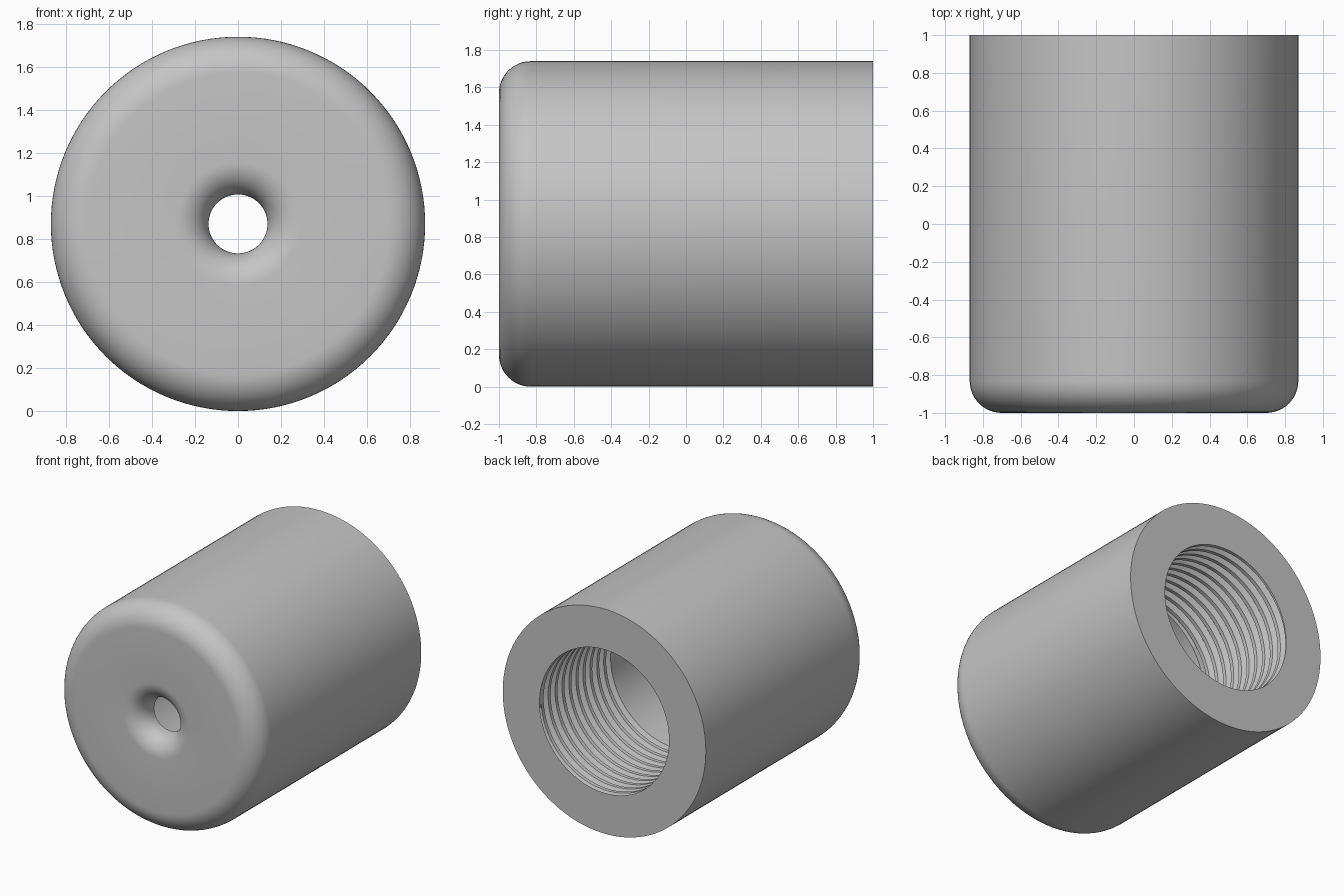
import bpy, bmesh, math

cube = bpy.data.objects.get("Cube")
if cube:
    bpy.data.objects.remove(cube, do_unlink=True)

SEGMENTS = 128
RADIUS = 0.87          # outside of the cap
BORE = 0.555           # threaded bore
HOLE = 0.137           # small hole through the front
FILLET = 0.17
FLARE = 0.15
PITCH = 0.085
DEPTH = 0.038
BACK, THREAD_END, FLOOR = 1.0, 0.1, -0.83


def arc(cy, cr, radius, start, end, steps=12):
    """Points (y, r) along a rounded corner, angles in degrees from +y."""
    angles = [math.radians(start + (end - start) * k / steps) for k in range(steps + 1)]
    return [(cy + radius * math.cos(a), cr + radius * math.sin(a)) for a in angles]


bm = bmesh.new()


def add_row(points):
    """One row of vertices wrapped around the y axis."""
    row = []
    for i, (y, r) in enumerate(points):
        a = 2 * math.pi * i / SEGMENTS
        row.append(bm.verts.new((r * math.cos(a), y, RADIUS + r * math.sin(a))))
    return row


rows = []

# Helical thread, trimmed flat at the mouth and at the inner end
thread_profile = [(0, 0), (0.35, 0), (0.6, DEPTH), (0.75, DEPTH)]
turns = math.ceil((BACK - THREAD_END) / PITCH)
for turn in range(-1, turn_end := turns + 2):
    for offset, cut in thread_profile:
        points = []
        for i in range(SEGMENTS + 1):
            y = THREAD_END + (turn + offset + i / SEGMENTS) * PITCH
            inside = THREAD_END < y < BACK
            points.append((min(max(y, THREAD_END), BACK), BORE + (cut if inside else 0)))
        rows.append(add_row(points))

# Outer wall, rounded front edge, flared hole, floor and smooth chamber
body_profile = [(BACK, RADIUS)]
body_profile += arc(-1 + FILLET, RADIUS - FILLET, FILLET, 90, 180)
body_profile += arc(-1 + FLARE, HOLE + FLARE, FLARE, 180, 270)
body_profile += [(FLOOR, HOLE), (FLOOR, BORE)]
rows += [add_row([p] * (SEGMENTS + 1)) for p in body_profile]

# Skin the rows into one closed surface
for k, row in enumerate(rows):
    following = rows[(k + 1) % len(rows)]
    for i in range(SEGMENTS):
        bm.faces.new((row[i], row[i + 1], following[i + 1], following[i]))
bmesh.ops.remove_doubles(bm, verts=bm.verts, dist=0.00002)
bmesh.ops.recalc_face_normals(bm, faces=bm.faces)

mesh = bpy.data.meshes.new("threaded_cap")
bm.to_mesh(mesh)
bm.free()
cap = bpy.data.objects.new("threaded_cap", mesh)
bpy.context.collection.objects.link(cap)

# Plain grey finish
grey = bpy.data.materials.new("light_grey")
grey.use_nodes = True
color = (0.56, 0.56, 0.56, 1)
grey.diffuse_color = color
grey.node_tree.nodes["Principled BSDF"].inputs["Base Color"].default_value = color
mesh.materials.append(grey)

bpy.ops.object.select_all(action="DESELECT")
cap.select_set(True)
bpy.context.view_layer.objects.active = cap
bpy.ops.object.shade_smooth_by_angle(angle=math.radians(30))
